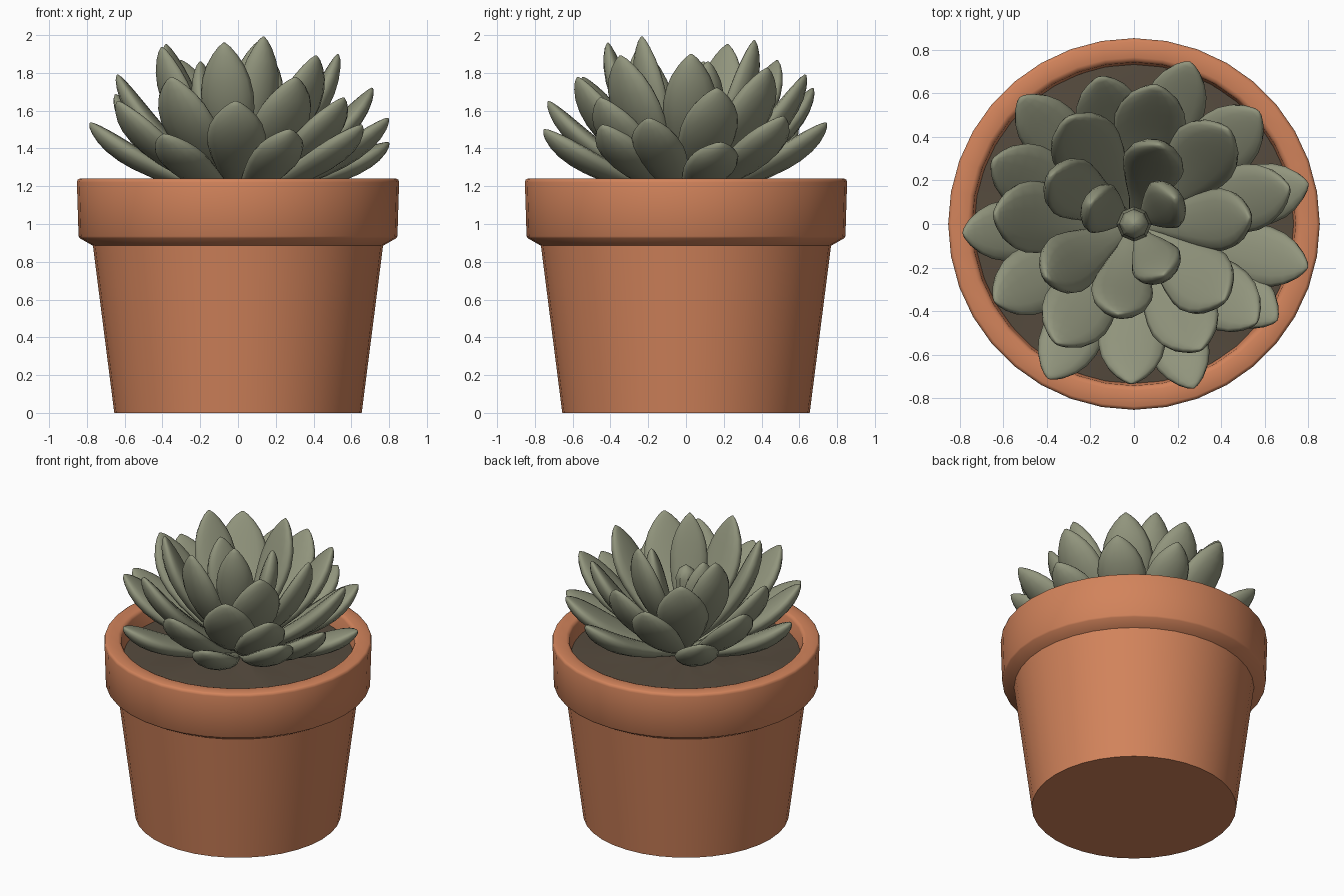
import bpy, bmesh, math, random
from mathutils import Vector

if "Cube" in bpy.data.objects:
    bpy.data.objects.remove(bpy.data.objects["Cube"])

random.seed(4)


def material(name, color):
    m = bpy.data.materials.new(name)
    m.diffuse_color = (*color, 1)
    m.use_nodes = True
    m.node_tree.nodes["Principled BSDF"].inputs["Base Color"].default_value = m.diffuse_color
    return m


TERRACOTTA = material("terracotta", (0.645, 0.228, 0.105))
LEAF = material("grey green leaf", (0.285, 0.30, 0.205))
SOIL = material("dark soil", (0.092, 0.07, 0.048))


def finish(bm, name, mat, angle):
    bmesh.ops.recalc_face_normals(bm, faces=bm.faces[:])
    me = bpy.data.meshes.new(name)
    bm.to_mesh(me)
    bm.free()
    ob = bpy.data.objects.new(name, me)
    bpy.context.collection.objects.link(ob)
    me.materials.append(mat)
    bpy.ops.object.select_all(action='DESELECT')
    ob.select_set(True)
    bpy.context.view_layer.objects.active = ob
    bpy.ops.object.shade_smooth_by_angle(angle=math.radians(angle))
    return ob


def skin(bm, rings):
    """Bridge closed rings of points and cap both ends."""
    vr = [[bm.verts.new(p) for p in r] for r in rings]
    n = len(vr[0])
    for a, b in zip(vr, vr[1:]):
        for i in range(n):
            j = (i + 1) % n
            bm.faces.new((a[i], a[j], b[j], b[i]))
    bm.faces.new(vr[0])
    bm.faces.new(vr[-1])


def lathe(name, profile, mat, segs, angle, bump=0.0):
    bm = bmesh.new()
    skin(bm, [[(r * math.cos(2 * math.pi * i / segs), r * math.sin(2 * math.pi * i / segs),
                z + random.uniform(-bump, bump)) for i in range(segs)] for r, z in profile])
    return finish(bm, name, mat, angle)


# Pot: tapered body, overhanging collar, rounded rim, inner wall
lathe("pot", [(0.655, 0), (0.768, 0.885), (0.838, 0.925), (0.844, 0.935),
              (0.853, 1.22), (0.849, 1.234), (0.838, 1.24), (0.765, 1.24), (0.75, 1.234),
              (0.742, 1.22), (0.725, 1.05)], TERRACOTTA, 36, 48)

# Slightly uneven soil
lathe("soil", [(0.735, 1.06), (0.735, 1.12), (0.6, 1.13), (0.4, 1.14), (0.2, 1.15), (0.02, 1.15)],
      SOIL, 28, 40, 0.01)

# Leaf outline: (position along the leaf, relative width)
OUTLINE = [(0, 0.25), (0.15, 0.42), (0.3, 0.68), (0.45, 0.88), (0.58, 0.99), (0.68, 1.0),
           (0.78, 0.9), (0.86, 0.72), (0.93, 0.46), (0.975, 0.23), (1, 0.04)]


def add_leaf(bm, azimuth, r, z, width):
    """Thick leaf curving up from the stem to a tip at radius r, height z."""
    a = math.radians(azimuth)
    out, side, up = Vector((math.cos(a), math.sin(a), 0)), Vector((-math.sin(a), math.cos(a), 0)), Vector((0, 0, 1))
    zb = 1.15 + 0.2 * max(0, 1 - r / 0.8)
    p0 = out * 0.04 + up * zb
    p1 = out * (0.57 * r + 0.08 * min(1, r / 0.4)) + up * (zb + 0.37 * (z - zb))
    p2 = out * r + up * z
    rings = []
    for t, w in OUTLINE:
        c = p0 * (1 - t) ** 2 + p1 * 2 * t * (1 - t) + p2 * t * t
        tangent = ((p1 - p0) * (1 - t) + (p2 - p1) * t).normalized()
        normal = tangent.cross(side).normalized()
        if normal.dot(up - out) < 0:
            normal = -normal
        ring = []
        for i in range(14):
            q = 2 * math.pi * i / 14
            s, k = math.sin(q), math.cos(q)
            thick = (0.046 if s > 0 else 0.07) * w ** 0.8
            ring.append(c + side * (width * w * k) + normal * (thick * s + 0.008 * w * k * k))
        rings.append(ring)
    skin(bm, rings)


# Rosette rings: half width, then (azimuth, tip radius, optional tip height) of each leaf
RINGS = {
    "outer_leaves": (0.14, [(71, .785), (13, .82, 1.43), (-14, .82, 1.56), (-70, .80), (-119, .81),
                            (183, .785), (132, .78), (-34, .79)]),
    "lower_leaves": (0.155, [(-91, .73), (42, .77), (103, .69), (156, .71), (209, .73), (-39, .72),
                             (13, .73, 1.72)]),
    "middle_leaves": (0.165, [(81, .64), (45, .61), (237, .65), (-62, .65), (122, .57),
                              (176, .64), (-40, .54)]),
    "upper_leaves": (0.142, [(211, .47), (150, .44), (260, .42), (72, .38), (3, .53)]),
    "inner_leaves": (0.12, [(-60, .27), (32, .22), (155, .22)]),
}
for name, (width, leaves) in RINGS.items():
    bm = bmesh.new()
    for azimuth, r, *height in leaves:
        z = 1.86 if r < 0.25 else 2.0 - 0.5 * (r / 0.8) ** 3.9
        add_leaf(bm, azimuth, r, height[0] if height else z, width)
    finish(bm, name, LEAF, 75)

# Stem core hidden among the leaves, ending in the small centre bud
lathe("centre_bud", [(0.08, 1.1), (0.08, 1.4), (0.06, 1.6), (0.068, 1.67), (0.05, 1.72), (0.01, 1.75)],
      LEAF, 8, 40)
